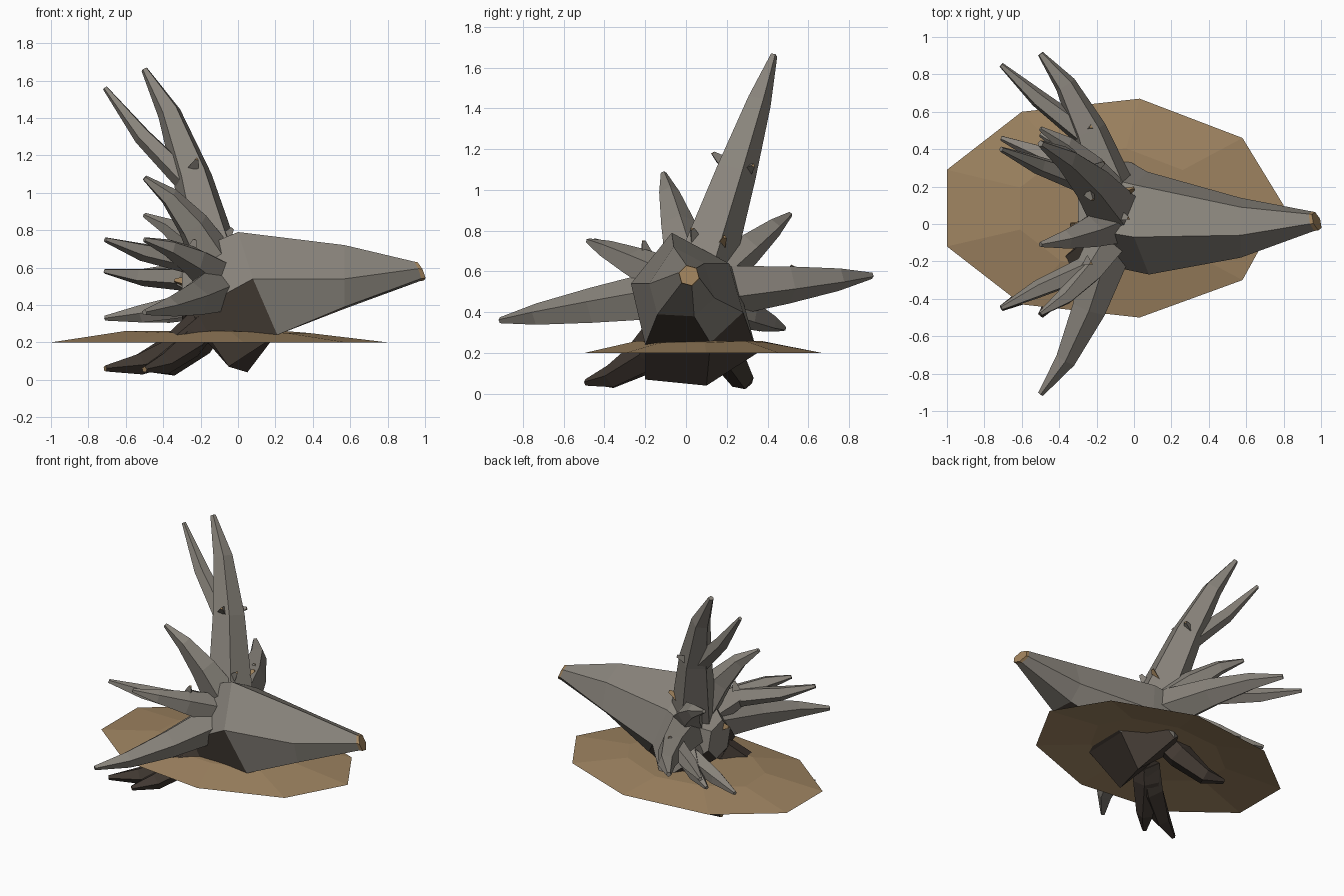
import bpy, bmesh, math
from mathutils import Vector

cube = bpy.data.objects.get("Cube")
if cube:
    bpy.data.objects.remove(cube, do_unlink=True)


def material(name, rgb):
    m = bpy.data.materials.new(name)
    m.use_nodes = True
    m.diffuse_color = (*rgb, 1)
    m.node_tree.nodes["Principled BSDF"].inputs["Base Color"].default_value = (*rgb, 1)
    return m


BARK = material("grey bark", (0.25, 0.23, 0.20))
WOOD = material("cut wood", (0.36, 0.23, 0.11))
DAMP = material("damp dark bark", (0.056, 0.043, 0.034))
SOIL = material("brown soil", (0.34, 0.227, 0.118))


def loft(name, rings, mats, end_mat=0, cap_start=True, rule=lambda k, i: 0):
    """Skin equal-sized rings; rule picks the colour from segment and side."""
    bm = bmesh.new()
    loops = [[bm.verts.new(p) for p in ring] for ring in rings]
    n = len(loops[0])
    for k, (a, b) in enumerate(zip(loops, loops[1:])):
        for i in range(n):
            j = (i + 1) % n
            bm.faces.new((a[i], a[j], b[j], b[i])).material_index = rule(k, i)
    if cap_start:
        bm.faces.new(loops[0][::-1])
    bm.faces.new(loops[-1]).material_index = end_mat
    bmesh.ops.recalc_face_normals(bm, faces=bm.faces)
    mesh = bpy.data.meshes.new(name)
    bm.to_mesh(mesh)
    bm.free()
    for m in mats:
        mesh.materials.append(m)
    bpy.context.scene.collection.objects.link(bpy.data.objects.new(name, mesh))


def tube(name, path, radii, mats, sides=5, end_mat=0):
    """Tapered low-poly limb along a path."""
    rings = []
    for k, (p, r) in enumerate(zip(path, radii)):
        d = (path[min(k + 1, len(path) - 1)] - path[max(k - 1, 0)]).normalized()
        u = d.cross(Vector((1, 0, 0))).normalized()
        v = d.cross(u)
        angles = [math.tau * i / sides for i in range(sides)]
        rings.append([p + r * (u * math.cos(a) + v * math.sin(a)) for a in angles])
    loft(name, rings, mats, end_mat)


def hexagon(x, y, z, r, lean_z=0, lean_y=0):
    angles = [math.radians(105 + 60 * i) for i in range(6)]
    return [(x - lean_z * math.sin(a) - lean_y * math.cos(a),
             y + r * math.cos(a), z + r * math.sin(a)) for a in angles]


# Fallen trunk: six-sided rings from the root plate to the cut end
trunk_rings = [
    hexagon(-0.3, 0.05, 0.45, 0.13),
    [(-0.12, -0.05, 0.74), (-0.25, -0.2, 0.36), (-0.05, -0.2, 0.07),
     (0.05, 0.1, 0.04), (-0.05, 0.35, 0.2), (-0.12, 0.24, 0.6)],
    [(0, -0.07, 0.79), (0.08, -0.27, 0.54), (0.21, -0.2, 0.24),
     (0.21, 0.12, 0.25), (0.07, 0.28, 0.4), (0, 0.21, 0.64)],
    [(0.57, -0.06, 0.72), (0.57, -0.18, 0.54), (0.57, -0.14, 0.39),
     (0.57, 0.04, 0.38), (0.57, 0.14, 0.47), (0.57, 0.09, 0.64)],
    hexagon(0.957, 0.015, 0.58, 0.054, 0.02, 0.012),
    hexagon(0.977, 0.015, 0.58, 0.051, 0.022, 0.015),
]


def trunk_colour(segment, side):
    if segment == 4:
        return 1
    underside = side in (1, 2, 3) if segment < 2 else segment == 2 and side == 2
    return 2 if underside else 0


loft("trunk", trunk_rings, [BARK, WOOD, DAMP], end_mat=1, rule=trunk_colour)

# Roots: tip, thickness, optional side branch tip
CENTRE = Vector((-0.12, 0.04, 0.5))
roots = [
    ("top", (-0.5, 0.43, 1.66), 1.15, (-0.71, 0.4, 1.56)),
    ("upper_right", (-0.5, -0.11, 1.08), 0.95, None),
    ("right", (-0.5, -0.48, 0.75), 0.85, (-0.71, -0.45, 0.75)),
    ("long_right", (-0.5, -0.91, 0.36), 1.0, None),
    ("lower_left", (-0.5, 0.48, 0.32), 0.85, (-0.71, 0.46, 0.33)),
    ("long_left", (-0.5, 0.91, 0.58), 1.05, (-0.71, 0.85, 0.58)),
    ("upper_left", (-0.5, 0.51, 0.88), 0.85, None),
]
for name, tip, size, fork in roots:
    tip = Vector(tip)
    out = Vector((0, tip.y - CENTRE.y, tip.z - CENTRE.z))
    base = CENTRE + out.normalized() * 0.12
    path = []
    for t, s in ((0, 0), (0.45, 0.32), (0.78, 0.65), (1, 1)):
        p = base.lerp(tip, t)
        p.x = base.x + (tip.x - base.x) * s
        path.append(p)
    tube(name + "_root", path, [r * size for r in (0.135, 0.095, 0.057, 0.016)], [BARK])
    if fork:
        fork = Vector(fork)
        start = path[1].lerp(path[0], 0.15)
        middle = start.lerp(fork, 0.55) + Vector((-0.02, 0, -0.01))
        tube(name + "_root_branch", [start, middle, fork], (0.07, 0.05, 0.014), [BARK])

# Buried roots: damp bark, flattening out towards the tips
buried = [
    ("buried_right_root", [(-0.14, -0.06, 0.36), (-0.26, -0.18, 0.2),
                           (-0.4, -0.36, 0.085), (-0.5, -0.49, 0.055)]),
    ("buried_right_root_branch", [(-0.2, -0.12, 0.28), (-0.33, -0.22, 0.17),
                                  (-0.53, -0.35, 0.085), (-0.71, -0.45, 0.06)]),
    ("buried_left_root", [(-0.12, 0.1, 0.38), (-0.22, 0.2, 0.2),
                          (-0.37, 0.275, 0.072), (-0.5, 0.31, 0.06)]),
]
for name, points in buried:
    tube(name, [Vector(p) for p in points], (0.1, 0.09, 0.06, 0.017), [DAMP, WOOD], end_mat=1)

# Broken twig stubs on the roots
for i, (p, d, mat) in enumerate([
    ((-0.24, 0.17, 1.14), (0.02, -0.04, 0.04), BARK),
    ((-0.22, 0.3, 1.1), (0.06, 0.03, 0.02), BARK),
    ((-0.07, 0.04, 0.76), (0.04, -0.01, 0.05), BARK),
    ((-0.07, 0.16, 0.72), (0.07, 0.03, 0.05), WOOD),
    ((-0.25, -0.2, 0.69), (0.02, -0.01, 0.06), BARK),
    ((-0.25, 0.5, 0.56), (0.02, 0.02, 0.07), BARK),
    ((-0.28, -0.01, 0.52), (-0.06, 0.01, 0.01), WOOD),
]):
    p = Vector(p)
    tube("twig_stub_%d" % (i + 1), [p, p + Vector(d)], (0.035, 0.012), [mat, WOOD], 3, 1)

# Soil patch: thin sheet with a slightly raised middle
rim = [(0.8, 0.1), (0.58, 0.46), (0.03, 0.67), (-0.6, 0.6), (-1, 0.29),
       (-1, -0.12), (-0.6, -0.43), (0.03, -0.5), (0.58, -0.3)]
outer = [(x, y, 0.2) for x, y in rim]
inner = [(-0.13 + (x + 0.13) * 0.55, 0.08 + (y - 0.08) * 0.55, 0.25 + 0.01 * (i % 2))
         for i, (x, y) in enumerate(rim)]
loft("soil_patch", [outer, inner], [SOIL], cap_start=False)
